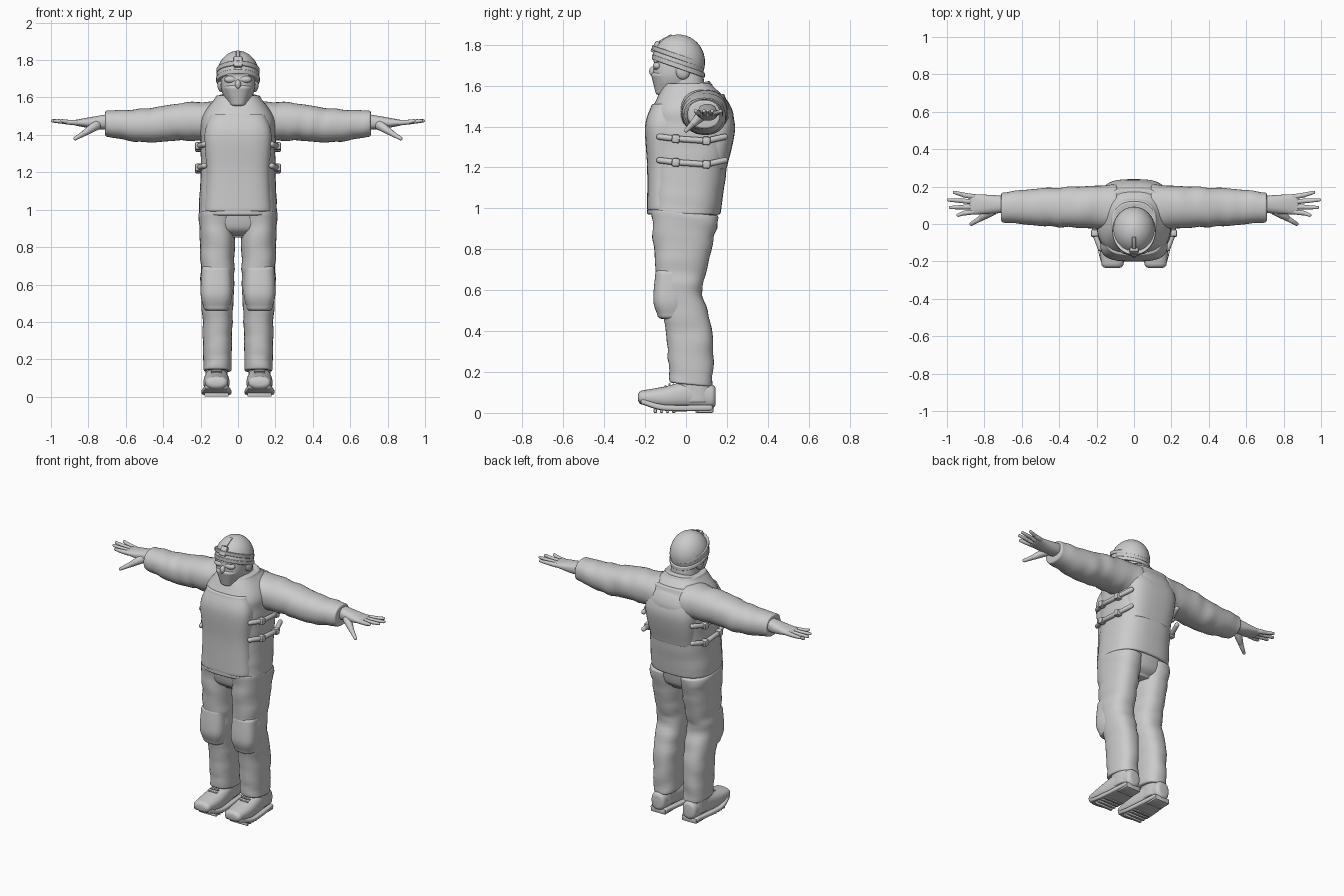
import bpy, bmesh
from math import sin, cos, pi, radians, copysign
from mathutils import Vector, Matrix

if "Cube" in bpy.data.objects:
    bpy.data.objects.remove(bpy.data.objects["Cube"], do_unlink=True)

grey = bpy.data.materials.new("plain_grey")
grey.use_nodes = True
grey.diffuse_color = (.6, .6, .6, 1)
grey.node_tree.nodes["Principled BSDF"].inputs["Base Color"].default_value = grey.diffuse_color


def finish(name, bm):
    """Turn a bmesh into a smooth-shaded object."""
    bmesh.ops.recalc_face_normals(bm, faces=bm.faces)
    mesh = bpy.data.meshes.new(name)
    bm.to_mesh(mesh)
    bm.free()
    mesh.materials.append(grey)
    part = bpy.data.objects.new(name, mesh)
    bpy.context.collection.objects.link(part)
    bpy.ops.object.select_all(action="DESELECT")
    part.select_set(True)
    bpy.context.view_layer.objects.active = part
    bpy.ops.object.shade_smooth_by_angle(angle=radians(40))


def smooth_rings(rings, steps, rounding):
    """Interpolate the rings with a spline and round off both ends."""
    rings = [Vector(ring) for ring in rings]
    padded = [rings[0], *rings, rings[-1]]
    result = []
    for before, start, end, after in zip(padded, padded[1:], padded[2:], padded[3:]):
        for k in range(steps):
            t = k / steps
            slope_in, slope_out = (end - before) / 2, (after - start) / 2
            bend = (start - end) * 2 + slope_in + slope_out
            result.append(start + slope_in * t + (end - start - slope_in - bend) * t * t + bend * t ** 3)
    result.append(rings[-1])

    def end_ring(ring, direction, angle):
        inset = rounding * (1 - cos(angle))
        return ring + Vector((direction * rounding * sin(angle), -inset, inset, -inset))

    angles = [pi / 2 * k / 4 for k in range(1, 5)]
    first = [end_ring(rings[0], -1, angle) for angle in reversed(angles)]
    return first + result + [end_ring(rings[-1], 1, angle) for angle in angles]


def loft(name, axis, rings, middle=0, side=1, power=2.4, rounding=.01, folds=0, shear=0, count=36):
    """Each ring is (position on axis, half width, low edge, high edge)."""
    bm = bmesh.new()
    loops = []
    for t, width, low, high in smooth_rings(rings, 8, rounding):
        loop = []
        for k in range(count):
            angle = 2 * pi * k / count
            crease = sin(t * 55 + 2 * sin(angle + t * 6)) * (1 + sin(angle * 2 + t * 20)) / 2
            u, v = [copysign(abs(c) ** (2 / power), c) * (1 + folds * crease) for c in (cos(angle), sin(angle))]
            u = middle + width * u
            v = (low + high) / 2 + (high - low) / 2 * v
            x, y, z = {"x": (t, u, v), "y": (u, t, v), "z": (u, v, t)}[axis]
            loop.append(bm.verts.new((x * side, y, z + shear * y)))
        loops.append(loop)
    for lower, upper in zip(loops, loops[1:]):
        for k in range(count):
            bm.faces.new((lower[k - 1], lower[k], upper[k], upper[k - 1]))
    bm.faces.new(loops[0])
    bm.faces.new(loops[-1])
    finish(name, bm)


def box(name, centre, size, tilt=0):
    bm = bmesh.new()
    bmesh.ops.create_cube(bm, size=1)
    bmesh.ops.scale(bm, vec=size, verts=bm.verts)
    bmesh.ops.bevel(bm, geom=bm.edges[:], offset=min(size) / 4, segments=2, affect="EDGES", profile=.5)
    bmesh.ops.rotate(bm, matrix=Matrix.Rotation(tilt, 3, "X"), verts=bm.verts)
    bmesh.ops.translate(bm, vec=centre, verts=bm.verts)
    finish(name, bm)


def ball(name, centre, radii, cut_normal=None):
    """Ellipsoid, optionally keeping only the part above a plane near its centre."""
    bm = bmesh.new()
    bmesh.ops.create_uvsphere(bm, u_segments=32, v_segments=20, radius=1)
    bmesh.ops.scale(bm, vec=radii, verts=bm.verts)
    bmesh.ops.translate(bm, vec=centre, verts=bm.verts)
    if cut_normal:
        bmesh.ops.bisect_plane(bm, geom=bm.verts[:] + bm.edges[:] + bm.faces[:],
                               plane_co=Vector(centre) - Vector((0, 0, .03)),
                               plane_no=cut_normal, clear_inner=True)
    finish(name, bm)


def tube(name, start, end, start_radius, end_radius, side=1):
    """Tapered tube with round ends."""
    start, end = [Vector((p[0] * side, p[1], p[2])) for p in (start, end)]
    bm = bmesh.new()
    bmesh.ops.create_uvsphere(bm, u_segments=14, v_segments=9, radius=1)
    turn = (end - start).to_track_quat("Z", "Y")
    for vert in bm.verts:
        above = vert.co.z > 0
        vert.co = (end if above else start) + turn @ vert.co * (end_radius if above else start_radius)
    finish(name, bm)


# Jacket, vest plates, collar and hips
loft("jacket", "z", [(.98, .21, -.19, .17), (1.2, .2, -.18, .2), (1.4, .2, -.18, .23),
                     (1.5, .19, -.16, .22), (1.6, .12, -.11, .13)], power=2.7, folds=.01, count=56)
loft("vest_front_plate", "z", [(1, .18, -.19, 0), (1.2, .17, -.19, 0), (1.4, .18, -.2, 0), (1.5, .15, -.17, 0)],
     power=3)
loft("vest_back_plate", "z", [(1.2, .16, 0, .2), (1.4, .18, 0, .24), (1.55, .15, 0, .19)], power=3)
loft("collar", "z", [(1.55, .14, -.13, .13), (1.59, .12, -.12, .12)], shear=.2)
loft("hips", "z", [(.86, .1, -.1, .1), (.9, .18, -.15, .14), (1, .2, -.17, .16)])

# Head, face mask and eyewear
loft("neck", "z", [(1.5, .09, -.08, .1), (1.7, .08, -.08, .08)])
loft("head", "z", [(1.57, .06, -.14, .03), (1.65, .09, -.16, .06), (1.75, .09, -.15, .06)], rounding=.02)
loft("face_mask", "z", [(1.57, .05, -.15, -.02), (1.65, .08, -.17, 0)], rounding=.015)
ball("nose", (0, -.16, 1.67), (.016, .02, .025))
box("eyewear_brow", (0, -.146, 1.72), (.12, .025, .012))

# Helmet with its sloping rim, band and front mount
slope = -.35
ball("helmet_shell", (0, -.037, 1.715), (.114, .13, .135), cut_normal=(0, -slope, 1))
for name, height, size in (("helmet_rim", 1.675, .117), ("helmet_band", 1.72, .116)):
    front, back = -.05 - size, size - .025
    loft(name, "z", [(height, size, front, back), (height + .015, size, front, back)],
         power=2, rounding=.005, shear=slope)
box("helmet_mount", (0, -.15, 1.79), (.046, .022, .06), tilt=-.5)
box("helmet_mount_clip", (0, -.16, 1.78), (.026, .016, .03), tilt=-.5)
box("helmet_front_strap", (0, -.1, 1.83), (.02, .07, .012), tilt=.5)

for label, side in (("left_", 1), ("right_", -1)):
    # Head side details
    tube(label + "chin_strap", (.09, -.03, 1.7), (.06, -.1, 1.58), .012, .01, side)
    ball(label + "ear_cover", (.09 * side, -.015, 1.67), (.02, .035, .04))
    ball(label + "lens", (.038 * side, -.14, 1.696), (.036, .022, .02))

    # Sleeve, hand, fingers and thumb
    loft(label + "sleeve", "x", [(.1, .12, 1.36, 1.58), (.3, .11, 1.37, 1.57), (.5, .1, 1.36, 1.54),
                                 (.7, .08, 1.39, 1.53)], .09, side, power=2.2, folds=.04)
    loft(label + "palm", "x", [(.7, .045, 1.43, 1.51), (.76, .05, 1.43, 1.5), (.87, .055, 1.45, 1.48)], .105, side)
    for i, (finger, reach) in enumerate((("index", .94), ("middle", .98), ("ring", .99), ("little", .96))):
        root = .065 + i * .027
        knuckle = (.91, root * 1.2 - .02, 1.468)
        tube(label + finger + "_finger_base", (.86, root, 1.465), knuckle, .015, .013, side)
        tube(label + finger + "_finger_tip", knuckle, (reach, root * 1.5 - .05, 1.475), .013, .009, side)
    tube(label + "thumb_base", (.76, .07, 1.45), (.82, .03, 1.41), .028, .016, side)
    tube(label + "thumb_tip", (.82, .03, 1.41), (.87, 0, 1.38), .016, .01, side)

    # Trouser leg and knee pad
    loft(label + "trouser_leg", "z", [(.15, .075, -.08, .13), (.4, .08, -.1, .13), (.6, .09, -.14, .08),
                                      (.7, .09, -.15, .1), (.97, .1, -.17, .16)],
         .11, side, folds=.04, shear=-.1)
    loft(label + "knee_pad", "z", [(.48, .07, -.14, 0), (.55, .085, -.16, 0), (.68, .08, -.15, 0)],
         .115, side, power=2.8, rounding=.02)

    # Boot with sole, heel, treads and laces
    foot = .115
    loft(label + "boot_shaft", "z", [(.06, .06, -.04, .13), (.2, .06, -.05, .12)], foot, side)
    loft(label + "boot_foot", "y", [(-.21, .06, .04, .11), (-.1, .07, .02, .13), (.03, .06, .02, .16),
                                    (.12, .05, .02, .14)], foot, side, rounding=.025)
    loft(label + "boot_sole", "y", [(-.21, .06, .04, .07), (-.1, .08, .01, .04), (.12, .06, .01, .04)],
         foot, side, power=5)
    box(label + "boot_heel", (foot * side, .09, .018), (.11, .09, .036))
    for i in range(4):
        box(label + "boot_tread_%d" % i, (foot * side, -.06 - i * .03, .01), (.13, .016, .02))
        box(label + "boot_lace_%d" % i, (foot * side, -.04 - i * .02, .16 - i * .01), (.06, .01, .01), tilt=.4)

    # Side straps with buckles
    for level, height in (("upper_", 1.35), ("lower_", 1.235)):
        path = [(.18, -.13, height), (.21, -.05, height - .01), (.21, .1, height - .02), (.18, .19, height)]
        for i, (start, end) in enumerate(zip(path, path[1:])):
            tube(label + level + "strap_%d" % i, start, end, .015, .015, side)
        for i, (x, y, z) in enumerate(path[1:3]):
            box(label + level + "buckle_%d" % i, (x * side, y, z), (.04, .04, .042), tilt=-.1)
